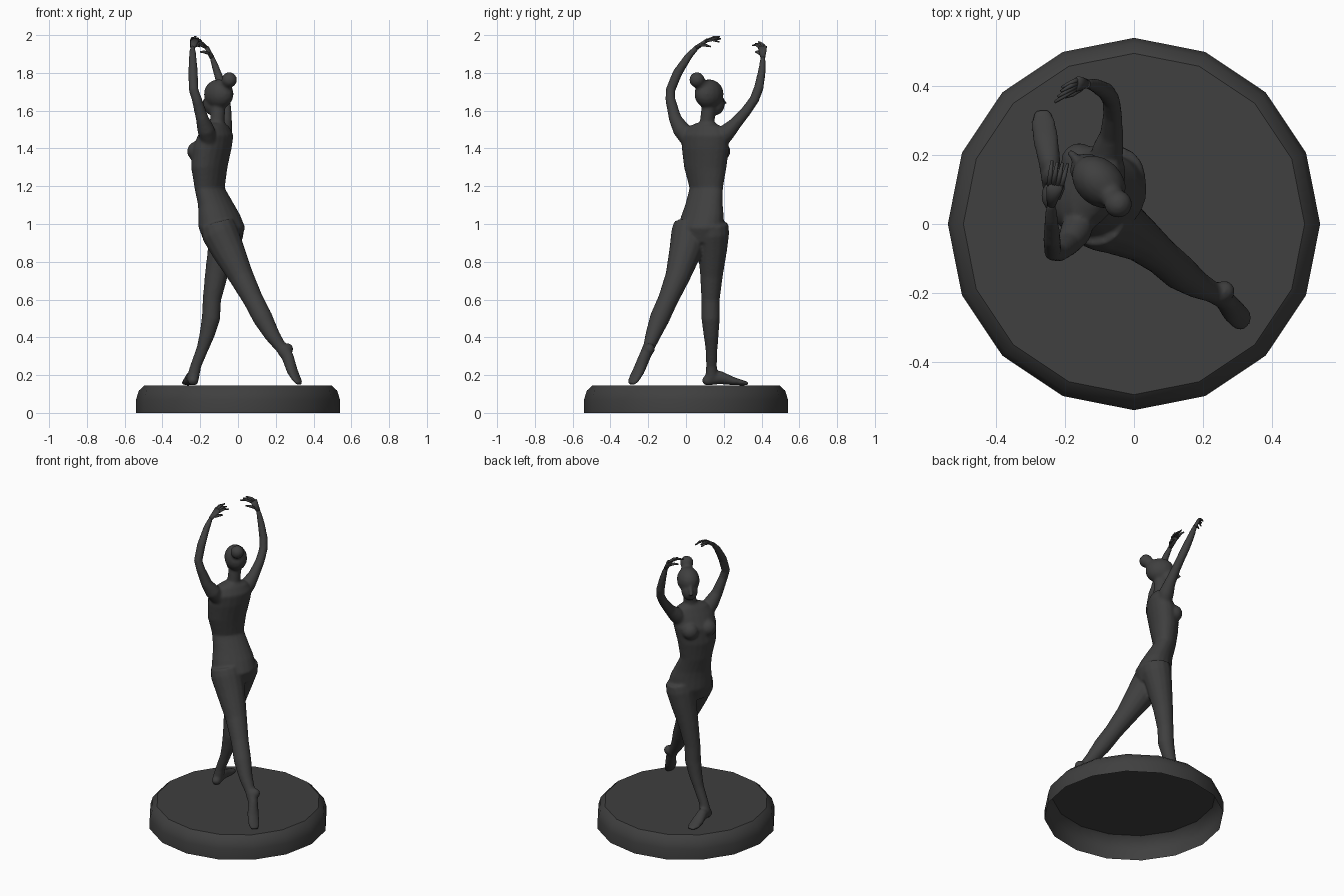
import bpy, bmesh, math
from mathutils import Vector, Matrix

dark = bpy.data.materials.new("dark_bronze")
dark.diffuse_color = (0.05, 0.05, 0.05, 1)


def finish(name, bm):
    bmesh.ops.recalc_face_normals(bm, faces=bm.faces[:])
    me = bpy.data.meshes.new(name)
    bm.to_mesh(me)
    bm.free()
    me.materials.append(dark)
    ob = bpy.data.objects.new(name, me)
    bpy.context.collection.objects.link(ob)
    for p in me.polygons:
        p.use_smooth = True
    return ob


def loft(bm, rings, cap_start=True, cap_end=True, n=14):
    """Skin a list of (centre, u, v) ellipses."""
    loops = []
    for c, u, v in rings:
        loops.append([bm.verts.new(c + u * math.cos(2 * math.pi * i / n) + v * math.sin(2 * math.pi * i / n))
                      for i in range(n)])
    for a, b in zip(loops, loops[1:]):
        for i in range(n):
            bm.faces.new((a[i], a[(i + 1) % n], b[(i + 1) % n], b[i]))
    if cap_start:
        bm.faces.new(loops[0][::-1])
    if cap_end:
        bm.faces.new(loops[-1])


def tube(bm, pts, hint=(0.6, 0.8, 0), n=14):
    """Limb through (x, y, z, radius[, second radius]) points."""
    P = [Vector(p[:3]) for p in pts]
    u, rings = Vector(hint), []
    for i, p in enumerate(pts):
        t = (P[min(i + 1, len(P) - 1)] - P[max(i - 1, 0)]).normalized()
        u = (u - t * u.dot(t)).normalized()
        rings.append((P[i], u * p[3], t.cross(u) * p[-1]))
    loft(bm, rings, n=n)


def ball(bm, c, r, ang=0):
    r = r if isinstance(r, tuple) else (r, r, r)
    m = Matrix.Translation(c) @ Matrix.Rotation(math.radians(ang), 4, 'Z') @ Matrix.Diagonal((*r, 1))
    bmesh.ops.create_uvsphere(bm, u_segments=16, v_segments=10, radius=1, matrix=m)


# sixteen-sided plinth, open underneath
bm = bmesh.new()
X, Y = Vector((1, 0, 0)), Vector((0, 1, 0))
loft(bm, [(Vector((0, 0, z)), X * r, Y * r) for r, z in
          ((0.54, 0), (0.54, 0.07), (0.525, 0.118), (0.495, 0.145))], cap_start=False, n=16)
base = finish("plinth", bm)
bpy.context.view_layer.objects.active = base
base.select_set(True)
bpy.ops.object.shade_smooth_by_angle(angle=math.radians(40))

bm = bmesh.new()
# torso: z, centre x, centre y, half width, half depth, heading of the width axis
torso = [(0.90, -.085, .08, .10, .085, 45), (0.98, -.085, .078, .135, .112, 45),
         (1.05, -.10, .088, .125, .095, 46), (1.10, -.115, .095, .112, .083, 48),
         (1.19, -.15, .107, .099, .068, 53), (1.30, -.152, .102, .122, .085, 58),
         (1.40, -.138, .103, .135, .092, 60), (1.47, -.118, .098, .132, .078, 60),
         (1.515, -.115, .10, .10, .055, 60), (1.535, -.113, .105, .05, .04, 60)]
rings = []
for z, x, y, a, b, h in torso:
    h = math.radians(h)
    s = Vector((math.cos(h), math.sin(h), 0))
    rings.append((Vector((x, y, z)), s * a, Vector((-s.y, s.x, 0)) * b))
loft(bm, rings, n=20)
# bust
for k in (-.058, .058):
    ball(bm, (-.188 + k * .5, .132 + k * .866, 1.385), .053)
# neck
tube(bm, [(-.115, .10, 1.49, .048), (-.11, .112, 1.54, .039), (-.105, .122, 1.63, .039)])
# head: skull, jaw, nose, bun
ball(bm, (-.102, .122, 1.688), (.088, .068, .078), 137)
ball(bm, (-.135, .155, 1.635), (.052, .050, .060), 137)
tube(bm, [(-.165, .185, 1.675, .008), (-.182, .205, 1.638, .013), (-.168, .19, 1.628, .008)])
ball(bm, (-.046, .058, 1.763), .041)
tube(bm, [(-.046, .058, 1.763, .03), (-.075, .095, 1.72, .04)])

# left arm, right arm
tube(bm, [(-.155, .02, 1.44, .045), (-.17, -.025, 1.50, .046), (-.19, -.058, 1.56, .034),
          (-.218, -.083, 1.66, .027), (-.235, -.082, 1.71, .026), (-.238, -.045, 1.80, .026),
          (-.24, .015, 1.89, .020), (-.24, .06, 1.938, .014)])
tube(bm, [(-.09, .17, 1.43, .045), (-.075, .215, 1.485, .046), (-.065, .26, 1.53, .034),
          (-.062, .32, 1.60, .028), (-.067, .362, 1.66, .026), (-.082, .385, 1.72, .026),
          (-.112, .402, 1.81, .021), (-.138, .408, 1.885, .014)])

# back (left) leg with pointed foot
tube(bm, [(-.11, .025, 1.0, .09), (-.095, .018, .95, .098), (-.052, -.002, .86, .088),
          (.018, -.045, .72, .066), (.08, -.095, .60, .054), (.132, -.14, .50, .053),
          (.182, -.175, .41, .041), (.228, -.198, .345, .031), (.25, -.212, .31, .03)])
ball(bm, (.262, -.195, .338), .031)
tube(bm, [(.243, -.20, .345, .031), (.265, -.222, .29, .03, .034), (.288, -.252, .22, .036, .026),
          (.31, -.275, .178, .036, .018), (.326, -.29, .153, .026, .011)])
# front (right) leg with flat foot
tube(bm, [(-.055, .135, 1.0, .09), (-.062, .138, .95, .092), (-.083, .14, .86, .078),
          (-.115, .135, .73, .061), (-.138, .13, .60, .049), (-.143, .13, .50, .049),
          (-.165, .133, .41, .040), (-.188, .135, .34, .032), (-.223, .135, .25, .029),
          (-.238, .135, .19, .033)])
ball(bm, (-.238, .118, .172), (.03, .034, .028))
tube(bm, [(-.238, .12, .178, .03, .033), (-.245, .18, .188, .032, .036), (-.257, .25, .168, .038, .022),
          (-.264, .30, .159, .036, .014), (-.267, .33, .155, .022, .009)], hint=(1, 0, 0))
# fuse the parts into one sculpted skin
body = finish("dancer_body", bm)
rm = body.modifiers.new("fuse", 'REMESH')
rm.mode = 'VOXEL'
rm.voxel_size = 0.008
rm.use_smooth_shade = True
sm = body.modifiers.new("soften", 'SMOOTH')
sm.factor, sm.iterations = 0.5, 6


# hands: palm, four curved fingers and a thumb
def hand(name, wrist, knuckle, tip, across, drop):
    bm = bmesh.new()
    w, k, t, a, d = (Vector(v) for v in (wrist, knuckle, tip, across, drop))
    tube(bm, [(*w, .013), (*w.lerp(k, .5), .020, .011), (*k, .025, .010)], hint=a, n=10)
    for i in range(4):
        o = a * (i - 1.5)
        p, q = k + o * .012, t + o * .016 + d * abs(i - 1) * .012
        m = p.lerp(q, .5) - d * .006
        tube(bm, [(*(p + (w - k) * .1), .008), (*m, .007), (*q, .004)], hint=a, n=6)
    p = w.lerp(k, .35) + a * .014
    tube(bm, [(*p, .009), (*(p.lerp(t, .3) + a * .012 + d * .012), .008),
              (*(p.lerp(t, .55) + a * .014 + d * .03), .004)], hint=a, n=6)
    finish(name, bm)


hand("left_hand", (-.24, .055, 1.933), (-.228, .115, 1.975), (-.215, .178, 1.99),
     (.95, -.2, -.1), (0, .1, -1))
hand("right_hand", (-.137, .407, 1.88), (-.168, .405, 1.938), (-.215, .378, 1.965),
     (-.35, -.85, .1), (-.3, -.2, -.9))
